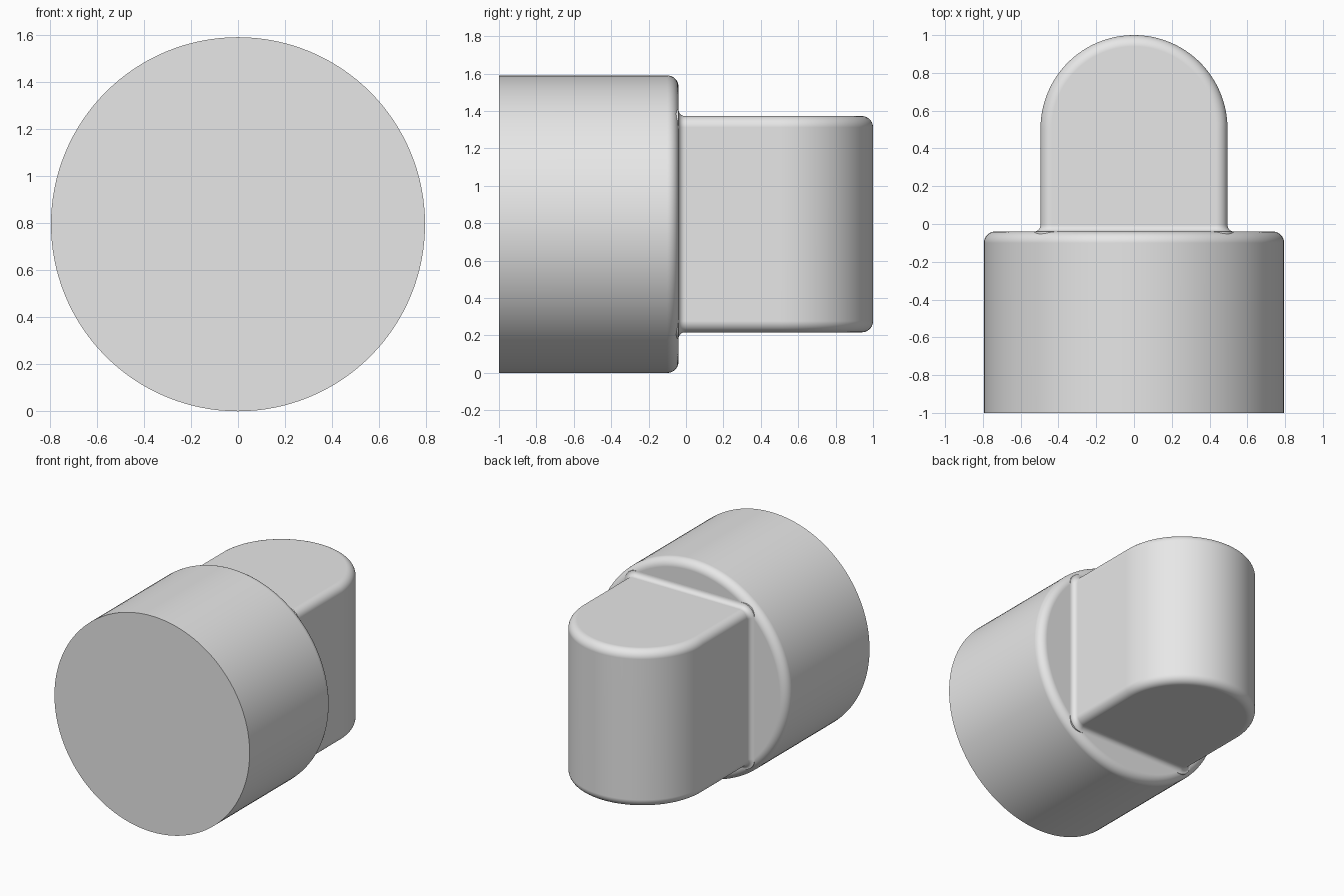
import bpy, bmesh
from math import sin, cos, pi, radians

cube = bpy.data.objects.get("Cube")
if cube:
    bpy.data.objects.remove(cube, do_unlink=True)

grey = bpy.data.materials.new("plain grey")
grey.use_nodes = True
grey.diffuse_color = (0.8, 0.8, 0.8, 1)
grey.node_tree.nodes["Principled BSDF"].inputs["Base Color"].default_value = (0.8, 0.8, 0.8, 1)

R = 0.795            # barrel radius and axis height
BACK = -0.04         # rear face of the barrel
W, H = 0.495, 0.578  # half width and half height of the tongue
F = 0.06             # edge rounding
COVE = 0.035         # rounding where tongue meets barrel
STEPS = 10


def quarter(n=STEPS):
    """Angles from 0 to 90 degrees."""
    return [pi / 2 * i / n for i in range(n + 1)]


def loft(name, rings):
    """Skin a stack of equal-length closed rings and cap both ends."""
    bm = bmesh.new()
    rows = [[bm.verts.new(p) for p in ring] for ring in rings]
    for a, b in zip(rows, rows[1:]):
        for i in range(len(a)):
            j = (i + 1) % len(a)
            bm.faces.new((a[i], a[j], b[j], b[i]))
    bm.faces.new(rows[0])
    bm.faces.new(rows[-1])
    bmesh.ops.recalc_face_normals(bm, faces=bm.faces)
    mesh = bpy.data.meshes.new(name)
    bm.to_mesh(mesh)
    bm.free()
    mesh.materials.append(grey)
    ob = bpy.data.objects.new(name, mesh)
    bpy.context.collection.objects.link(ob)
    bpy.ops.object.select_all(action="DESELECT")
    ob.select_set(True)
    bpy.context.view_layer.objects.active = ob
    bpy.ops.object.shade_smooth_by_angle(angle=radians(35))
    mod = ob.modifiers.new("even shading", "WEIGHTED_NORMAL")
    mod.keep_sharp = True
    return ob


def circle(r, y, n=128):
    return [(r * cos(2 * pi * i / n), y, R + r * sin(2 * pi * i / n)) for i in range(n)]


def tongue_plan(inset, z):
    """Straight sides with a half-round tip, seen from above."""
    r = W - inset
    arc = [(r * cos(pi * i / 64), 1 - W + r * sin(pi * i / 64), z) for i in range(65)]
    return [(r, -0.1, z)] + arc + [(-r, -0.1, z)]


def rounded_section(grow, y):
    """Rounded rectangle across the tongue."""
    pts = []
    for k, (sx, sz) in enumerate([(1, 1), (-1, 1), (-1, -1), (1, -1)]):
        for a in quarter():
            t = a + k * pi / 2
            pts.append((sx * (W - F) + (F + grow) * cos(t), y,
                        R + sz * (H - F) + (F + grow) * sin(t)))
    return pts


# Barrel with a rounded rear rim
loft("barrel", [circle(R, -1)] +
     [circle(R - F + F * cos(a), BACK - F + F * sin(a)) for a in quarter()])

# Tongue with rounded top and bottom edges
upper = [(F - F * cos(a), H - F + F * sin(a)) for a in quarter()]
loft("tongue", [tongue_plan(d, R - h) for d, h in reversed(upper)] +
     [tongue_plan(d, R + h) for d, h in upper])

# Hollow fillet blending the tongue into the barrel
loft("root_fillet", [rounded_section(COVE, BACK - 0.05)] +
     [rounded_section(COVE - COVE * sin(a), BACK + COVE - COVE * cos(a)) for a in quarter()])
